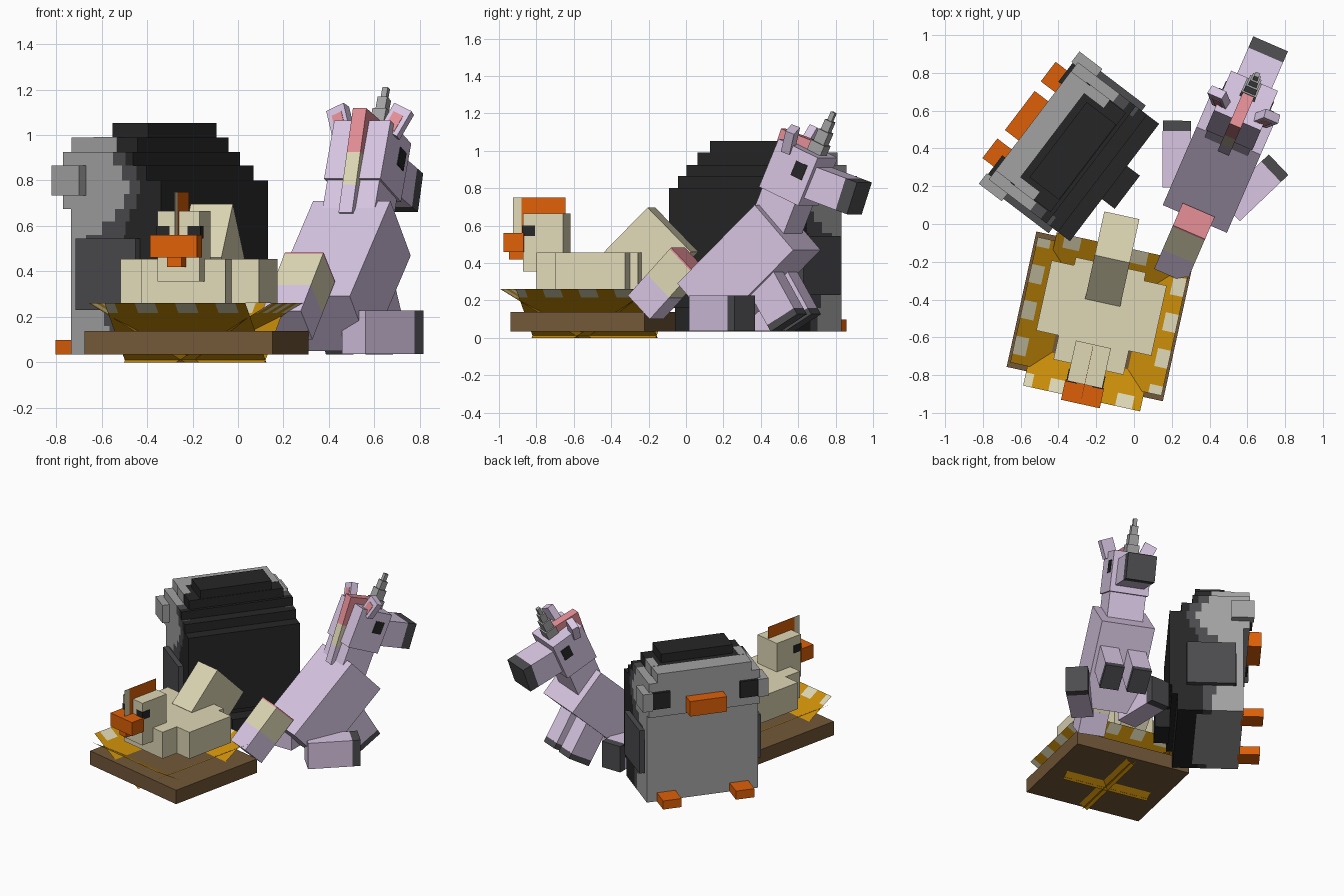
import bpy, bmesh, math
from mathutils import Matrix, Vector, Euler

if "Cube" in bpy.data.objects:
    bpy.data.objects.remove(bpy.data.objects["Cube"])

rad = math.radians


def material(name, rgb):
    def lin(c):
        c /= 255
        return c / 12.92 if c < 0.04045 else ((c + 0.055) / 1.055) ** 2.4
    m = bpy.data.materials.new(name)
    m.diffuse_color = (*[lin(c) for c in rgb], 1)
    m.use_nodes = True
    m.node_tree.nodes["Principled BSDF"].inputs["Base Color"].default_value = m.diffuse_color
    return m


LAV = material("lavender", (216, 198, 227))
CREAM = material("cream", (223, 216, 182))
PINK = material("pink", (228, 142, 150))
GRAY = material("gray", (162, 162, 162))
CHAR = material("charcoal", (76, 76, 79))
BLACK = material("black", (38, 38, 38))
ORANGE = material("orange", (222, 96, 8))
YELLOW = material("straw_yellow", (203, 142, 8))
BROWN = material("wood_brown", (114, 87, 56))


def frame(x, y, yaw):
    return Matrix.Translation((x, y, 0)) @ Matrix.Rotation(rad(yaw), 4, 'Z')


def add(name, bm, mats):
    me = bpy.data.meshes.new(name)
    bm.to_mesh(me)
    bm.free()
    for m in mats:
        me.materials.append(m)
    ob = bpy.data.objects.new(name, me)
    bpy.context.collection.objects.link(ob)
    return ob


def box(name, mat, fr, c, size, pitch=0, roll=0, yaw=0):
    """Box at centre c in the local frame fr, turned by degrees."""
    bm = bmesh.new()
    bmesh.ops.create_cube(bm, size=1)
    rot = Euler((rad(pitch), rad(roll), rad(yaw)), 'XYZ').to_matrix().to_4x4()
    bm.transform(fr @ Matrix.Translation(c) @ rot @ Matrix.Diagonal((*size, 1)))
    return add(name, bm, [mat])


def span(name, mat, fr, x, y, z):
    """Box given by its ranges on each axis."""
    r = (x, y, z)
    return box(name, mat, fr, [(a + b) / 2 for a, b in r], [b - a for a, b in r])


# ---------------- duck on a nest (front is local -y) ----------------
D = frame(-0.182, -0.489, -12.4)
span("nest_plank", BROWN, D, (-.4235, .4235), (-.367, .367), (.035, .137))


def nest_panel(name, angle, r, h):
    # sloping straw sheet running down through the plank, frayed cream edge
    cols, rows = 14, 6
    bm = bmesh.new()
    m = D @ Matrix.Rotation(rad(angle), 4, 'Z')
    grid = [[bm.verts.new(m @ Vector((-h + 2 * h * i / cols, -r + .43 * j / rows, .26 * (1 - j / rows))))
             for i in range(cols + 1)] for j in range(rows + 1)]
    for j in range(rows):
        for i in range(cols):
            f = bm.faces.new((grid[j][i], grid[j][i + 1], grid[j + 1][i + 1], grid[j + 1][i]))
            f.material_index = int(j == 0 and i % 4 in (0, 3))
    add(name, bm, [YELLOW, CREAM])


nest_panel("nest_front", 0, .445, .317)
nest_panel("nest_right", 90, .41, .34)
nest_panel("nest_back", 180, .385, .317)
nest_panel("nest_left", 270, .41, .34)

span("duck_body", CREAM, D, (-.19, .19), (-.275, .279), (.26, .455))
span("duck_head", CREAM, D, (-.095, .095), (-.37, -.152), (.355, .665))
box("duck_tail", CREAM, D, (0, .311, .46), (.19, .335, .335), pitch=45)
span("duck_beak", ORANGE, D, (-.105, .105), (-.475, -.365), (.46, .56))
span("duck_wattle", ORANGE, D, (-.033, .033), (-.46, -.365), (.42, .46))
span("duck_crest", ORANGE, D, (-.001, .001), (-.40, -.16), (.56, .75))
span("duck_crest_front", CREAM, D, (-.001, .001), (-.445, -.40), (.56, .75))
for s, side in ((-1, "left"), (1, "right")):
    span(f"duck_wing_{side}", CREAM, D, sorted((s * .19, s * .312)), (-.145, .235), (.26, .455))
    span(f"duck_eye_{side}", BLACK, D, sorted((s * .04, s * .099)), (-.374, -.305), (.545, .60))

# ---------------- penguin (front is local -y) ----------------
P = frame(-.33, .392, 232.75)
W, CORE = .39, .335
# layers: z0, z1, front, gray end, charcoal end, back
LAYERS = [(.035, .16, -.213, 0, .06, .23), (.16, .23, -.213, -.03, .06, .27),
          (.23, .48, -.213, -.17, .10, .285), (.48, .56, -.213, -.13, .08, .285),
          (.56, .62, -.213, -.04, .09, .285), (.62, .675, -.213, .03, .11, .285),
          (.675, .74, -.255, .08, .15, .285), (.74, .80, -.255, .11, .17, .285),
          (.80, .865, -.255, .07, .15, .205), (.865, .925, -.255, .02, .09, .13)]


def penguin_body():
    # stepped side profile pulled across the width, outer skin only;
    # gray face, black back, jagged charcoal border along the sides
    bm = bmesh.new()
    ys = sorted({v for l in LAYERS for v in l[2:]} | {-.155, .1})

    def solid(i, y):
        return 0 <= i < len(LAYERS) and LAYERS[i][2] < y < LAYERS[i][5]

    def quad(pts, mat):
        bm.faces.new([bm.verts.new(P @ Vector(p)) for p in pts]).material_index = mat

    for i, (z0, z1, a, g, c, b) in enumerate(LAYERS):
        for k in range(len(ys) - 1):
            y0, y1 = ys[k:k + 2]
            y = (y0 + y1) / 2
            if not solid(i, y):
                continue
            edge = 0 if y < g else 1 if y < c else 2
            mid = 0 if y < (.1 if i == 0 else -.155) else 2
            for x0, x1, m in ((-W, -CORE, edge), (-CORE, CORE, mid), (CORE, W, edge)):
                if not solid(i + 1, y):
                    quad([(x0, y0, z1), (x1, y0, z1), (x1, y1, z1), (x0, y1, z1)], m)
                if not solid(i - 1, y):
                    quad([(x0, y1, z0), (x1, y1, z0), (x1, y0, z0), (x0, y0, z0)], m)
                if y0 == a:
                    quad([(x0, a, z0), (x1, a, z0), (x1, a, z1), (x0, a, z1)], m)
                if y1 == b:
                    quad([(x1, b, z0), (x0, b, z0), (x0, b, z1), (x1, b, z1)], m)
            quad([(W, y0, z0), (W, y1, z0), (W, y1, z1), (W, y0, z1)], edge)
            quad([(-W, y1, z0), (-W, y0, z0), (-W, y0, z1), (-W, y1, z1)], edge)
    bmesh.ops.remove_doubles(bm, verts=bm.verts, dist=1e-5)
    add("penguin_body", bm, [GRAY, CHAR, BLACK])


penguin_body()
span("penguin_forehead", GRAY, P, (-.33, .33), (-.255, -.13), (.925, .99))
span("penguin_head_back", BLACK, P, (-.33, .33), (-.13, .11), (.925, .99))
span("penguin_crown", BLACK, P, (-.25, .25), (-.09, .106), (.99, 1.053))
span("penguin_tail", BLACK, P, (-.11, .11), (.27, .37), (.06, .2))
span("penguin_beak", ORANGE, P, (-.13, .13), (-.345, -.25), (.69, .80))
for s, side in ((-1, "left"), (1, "right")):
    span(f"penguin_temple_{side}", GRAY, P, sorted((s * .28, s * .335)), (-.13, .0), (.925, .992))
    span(f"penguin_flipper_{side}", CHAR, P, sorted((s * .38, s * .425)), (-.16, .17), (.23, .545))
    span(f"penguin_brow_{side}", GRAY, P, sorted((s * .37, s * .44)), (-.283, -.13), (.735, .865))
    span(f"penguin_eye_{side}", BLACK, P, sorted((s * .245, s * .37)), (-.275, -.25), (.74, .86))
    span(f"penguin_foot_{side}", ORANGE, P, sorted((s * .19, s * .32)), (-.35, -.2), (.035, .098))

# ---------------- sitting unicorn (front is local +y) ----------------
U = frame(.46, .346, -23.4)
box("unicorn_torso", LAV, U, (0, -.01, .38), (.37, .616, .33), pitch=43)
box("unicorn_neck", LAV, U, (0, .2, .72), (.25, .21, .42), pitch=-23)
box("unicorn_head", LAV, U, (0, .278, .885), (.27, .25, .28), pitch=-24)
box("unicorn_muzzle", LAV, U, (0, .455, .807), (.20, .24, .18), pitch=-19)
box("unicorn_muzzle_tip", CHAR, U, (0, .60, .757), (.20, .07, .18), pitch=-19)

# stepped horn along its axis
horn_dir = Vector((0, .42, .907))
for i, (t, length, w) in enumerate(((.03, .10, .085), (.115, .07, .066), (.18, .06, .046), (.235, .05, .026))):
    box(f"unicorn_horn_{i}", GRAY, U, Vector((0, .375, .97)) + horn_dir * t, (w, w, length), pitch=-25)

# striped mane down the back of head and neck
up, fwd = Vector((0, .33, .944)), Vector((0, .944, -.33))
for name, m, t0, t1, d in (("low", LAV, 0, .13, .12), ("mid", CREAM, .13, .28, .12), ("top", PINK, .28, .485, .20)):
    c = Vector((0, .03, .66)) + up * (t0 + t1) / 2 + fwd * d / 2
    box(f"unicorn_mane_{name}", m, U, c, (.065, d, t1 - t0), pitch=-19.3)

# striped tail, pink only on its root end
start, axis = Vector((0, -.36, .42)), Vector((0, -.70, -.714))
for name, m, t0, t1 in (("root", PINK, 0, .01), ("mid", CREAM, .01, .2), ("end", LAV, .2, .36)):
    box(f"unicorn_tail_{name}", m, U, start + axis * (t0 + t1) / 2, (.185, t1 - t0, .18), pitch=45.5)

for s, side in ((-1, "left"), (1, "right")):
    # ears with pink lining, and eyes
    box(f"unicorn_ear_{side}", LAV, U, (s * .135, .29, 1.06), (.09, .05, .13), pitch=-22, roll=s * 24)
    box(f"unicorn_ear_lining_{side}", PINK, U, (s * .133, .263, 1.06), (.05, .006, .08), pitch=-22, roll=s * 24)
    box(f"unicorn_eye_{side}", BLACK, U, (s * .135, .34, .895), (.008, .07, .085), pitch=-24)
    # front legs hang from the raised chest
    box(f"unicorn_front_leg_{side}", LAV, U, (s * .095, .165, .241), (.13, .18, .30), pitch=31)
    box(f"unicorn_front_hoof_{side}", CHAR, U, (s * .095, .2525, .097), (.13, .18, .04), pitch=31)
    # hind legs splay outwards along the ground
    tip, out = Vector((s * .293, .092, .132)), Vector((s * .39, .92, 0))
    box(f"unicorn_hind_leg_{side}", LAV, U, tip - out * .205, (.15, .30, .19), yaw=-s * 23)
    box(f"unicorn_hind_hoof_{side}", CHAR, U, tip - out * .0275, (.15, .055, .19), yaw=-s * 23)
